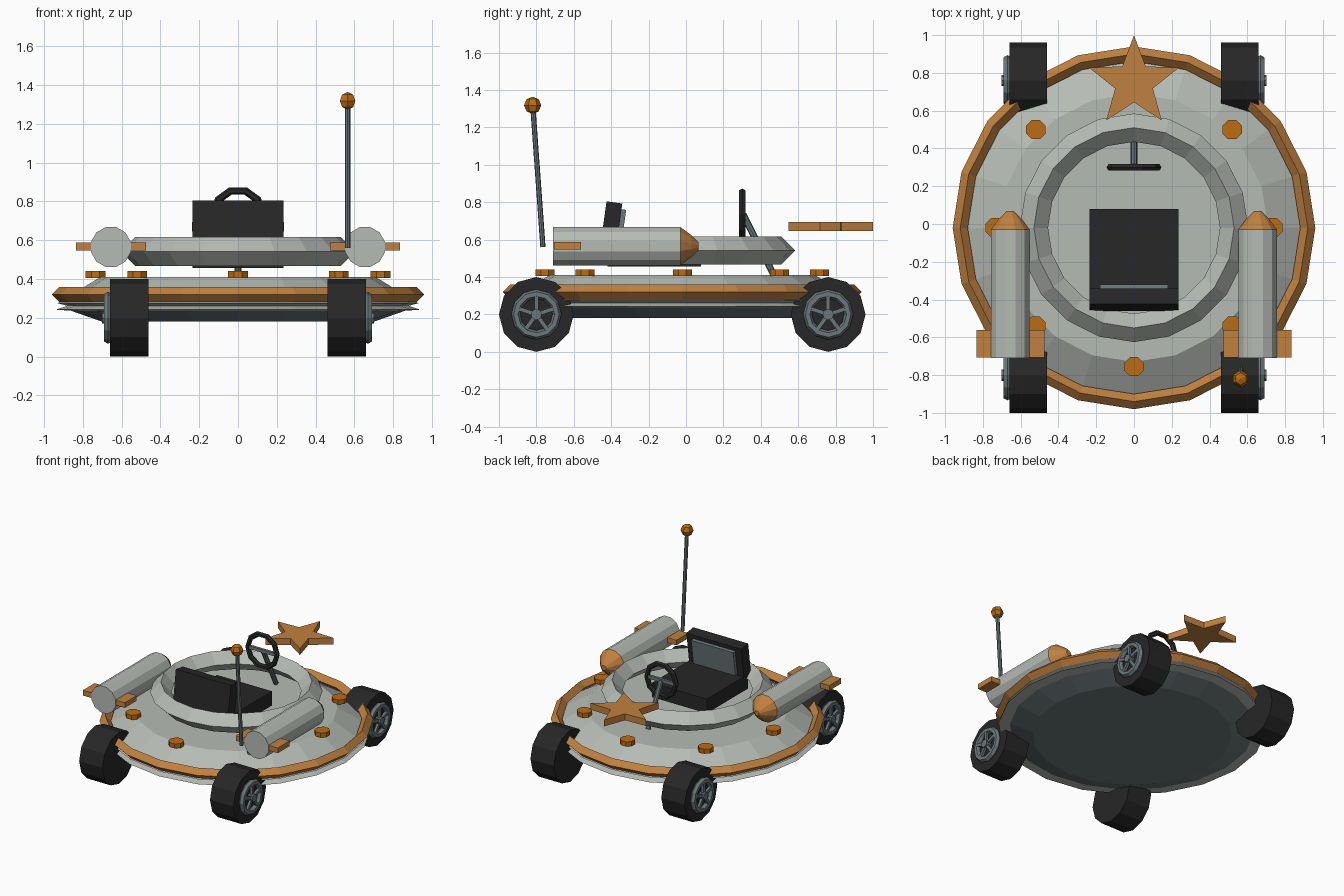
import bpy, bmesh, math
from mathutils import Vector, Matrix

if "Cube" in bpy.data.objects:
    bpy.data.objects.remove(bpy.data.objects["Cube"])

CY = -0.02  # centre line of the saucer along y


def mat(name, r, g, b):
    m = bpy.data.materials.new(name)
    m.diffuse_color = (r, g, b, 1)
    m.use_nodes = True
    m.node_tree.nodes["Principled BSDF"].inputs["Base Color"].default_value = m.diffuse_color
    return m


GREY = mat("light_grey", 0.47, 0.50, 0.46)
COPPER = mat("copper_orange", 0.53, 0.22, 0.05)
AMBER = mat("deep_amber", 0.50, 0.15, 0.006)
METAL = mat("blue_grey_metal", 0.15, 0.19, 0.20)
BLACK = mat("near_black", 0.020, 0.020, 0.020)


def finish(name, bm, material, matrix=Matrix()):
    bmesh.ops.recalc_face_normals(bm, faces=bm.faces)
    bm.transform(matrix)
    me = bpy.data.meshes.new(name)
    bm.to_mesh(me)
    bm.free()
    me.materials.append(material)
    ob = bpy.data.objects.new(name, me)
    bpy.context.collection.objects.link(ob)
    return ob


def lathe(name, profile, sides, material, matrix=Matrix(), phase=0.0, closed=False):
    """Revolve (radius, z) points around z; closed joins the last point to the first."""
    bm = bmesh.new()
    rings = []
    for i in range(sides):
        a = phase + math.tau * i / sides
        rings.append([bm.verts.new((r * math.cos(a), r * math.sin(a), z)) for r, z in profile])
    n = len(profile)
    for i in range(sides):
        p, q = rings[i], rings[(i + 1) % sides]
        for j in range(n if closed else n - 1):
            k = (j + 1) % n
            bm.faces.new((p[j], q[j], q[k], p[k]))
    if not closed:
        bm.faces.new([r[0] for r in rings])
        bm.faces.new([r[-1] for r in rings])
    return finish(name, bm, material, matrix)


def torus(name, R, m, sides, minor, material, matrix, phase=0.0):
    prof = [(R + m * math.cos(math.tau * j / minor), m * math.sin(math.tau * j / minor)) for j in range(minor)]
    return lathe(name, prof, sides, material, matrix, phase, True)


def box(name, size, loc, material, rot=Matrix()):
    bm = bmesh.new()
    bmesh.ops.create_cube(bm, size=1)
    return finish(name, bm, material, Matrix.Translation(loc) @ rot @ Matrix.Diagonal((*size, 1)))


def rod(name, a, b, r, sides, material):
    a, b = Vector(a), Vector(b)
    d = b - a
    M = Matrix.Translation(a) @ d.to_track_quat('Z', 'Y').to_matrix().to_4x4()
    return lathe(name, [(r, 0), (r, d.length)], sides, material, M)


T = Matrix.Translation
ROT = Matrix.Rotation
HALF = math.pi / 2

# Saucer hull, bottom pan, trim ring and floating cockpit rim
lathe("saucer_hull", [(0.71, 0.41), (0.93, 0.275), (0.88, 0.262), (0.94, 0.242), (0.80, 0.232)],
      20, GREY, T((0, CY, 0)))
lathe("bottom_pan", [(0.86, 0.236), (0.82, 0.222), (0.70, 0.18)], 20, METAL, T((0, CY, 0)))
torus("trim_ring", 0.92, 0.04, 20, 4, COPPER, T((0, CY, 0.32)))
torus("cockpit_rim", 0.53, 0.075, 20, 4, GREY, T((0, CY, 0.542)))

# Round lights on the deck
for i in range(8):
    a = math.tau * i / 8
    lathe(f"deck_light_{i}", [(0.055, 0.405), (0.055, 0.44)], 8, AMBER,
          T((0.735 * math.cos(a), CY + 0.735 * math.sin(a), 0)), math.pi / 8)

# Wheels with spoked rims on the outer side
for s in (-1, 1):
    for y in (-0.80, 0.76):
        tag = ("left" if s < 0 else "right") + ("_rear" if y < 0 else "_front")
        M = T((s * 0.56, y, 0.2)) @ ROT(s * HALF, 4, 'Y')   # local z points outward
        lathe("tyre_" + tag, [(0.2, -0.1), (0.2, 0.1)], 12, BLACK, M)
        torus("rim_" + tag, 0.11, 0.024, 12, 6, METAL, M @ T((0, 0, 0.11)))
        lathe("hub_" + tag, [(0.03, 0.09), (0.03, 0.142)], 8, METAL, M)
        for k in range(5):
            R = M @ ROT(math.pi * (s > 0) + math.tau * k / 5, 4, 'Z')
            box(f"spoke_{tag}_{k}", (0.10, 0.022, 0.02), (0, 0, 0), METAL, R @ T((0.055, 0, 0.12)))

# Side tanks with nose cones and fins
for s in (-1, 1):
    side = "left" if s < 0 else "right"
    M = T((s * 0.655, 0, 0.565)) @ ROT(-HALF, 4, 'X')       # local z points to +y
    lathe("tank_" + side, [(0.106, -0.71), (0.106, -0.03)], 12, GREY, M, math.pi / 12)
    lathe("tank_nose_" + side, [(0.106, -0.03), (0.06, 0.03), (0.02, 0.068)], 12, COPPER, M, math.pi / 12)
    box("tank_fin_" + side, (0.36, 0.145, 0.04), (s * 0.655, -0.633, 0.568), COPPER)

# Seat
tilt = ROT(math.radians(-8), 4, 'X')
box("seat_base", (0.47, 0.50, 0.11), (0, -0.17, 0.512), BLACK)
box("seat_back", (0.47, 0.085, 0.25), (0, -0.40, 0.675), BLACK, tilt)
box("seat_pad", (0.36, 0.03, 0.19), (0, -0.348, 0.667), METAL, tilt)

# Steering wheel and column
torus("steering_wheel", 0.125, 0.02, 10, 6, BLACK, T((0, 0.30, 0.735)) @ ROT(HALF, 4, 'X'), HALF + math.pi / 10)
rod("steering_column", (0, 0.305, 0.735), (0, 0.465, 0.42), 0.018, 8, METAL)
box("steering_bar", (0.24, 0.02, 0.025), (0, 0.30, 0.735), METAL)

# Star ornament
bm = bmesh.new()
pts = []
for i in range(10):
    a = HALF + math.tau * i / 10
    r = 0.105 if i % 2 else 0.25
    pts.append(bm.verts.new((r * math.cos(a), 0.75 + r * math.sin(a), 0.645)))
f = bm.faces.new(pts)
ext = bmesh.ops.extrude_face_region(bm, geom=[f], use_keep_orig=True)
bmesh.ops.translate(bm, verts=[v for v in ext["geom"] if isinstance(v, bmesh.types.BMVert)], vec=(0, 0, 0.05))
finish("star_ornament", bm, COPPER)

# Antenna
rod("antenna_pole", (0.565, -0.765, 0.56), (0.565, -0.818, 1.30), 0.014, 8, METAL)
bm = bmesh.new()
bmesh.ops.create_uvsphere(bm, u_segments=6, v_segments=4, radius=0.046)
finish("antenna_ball", bm, AMBER, T((0.565, -0.82, 1.318)))
